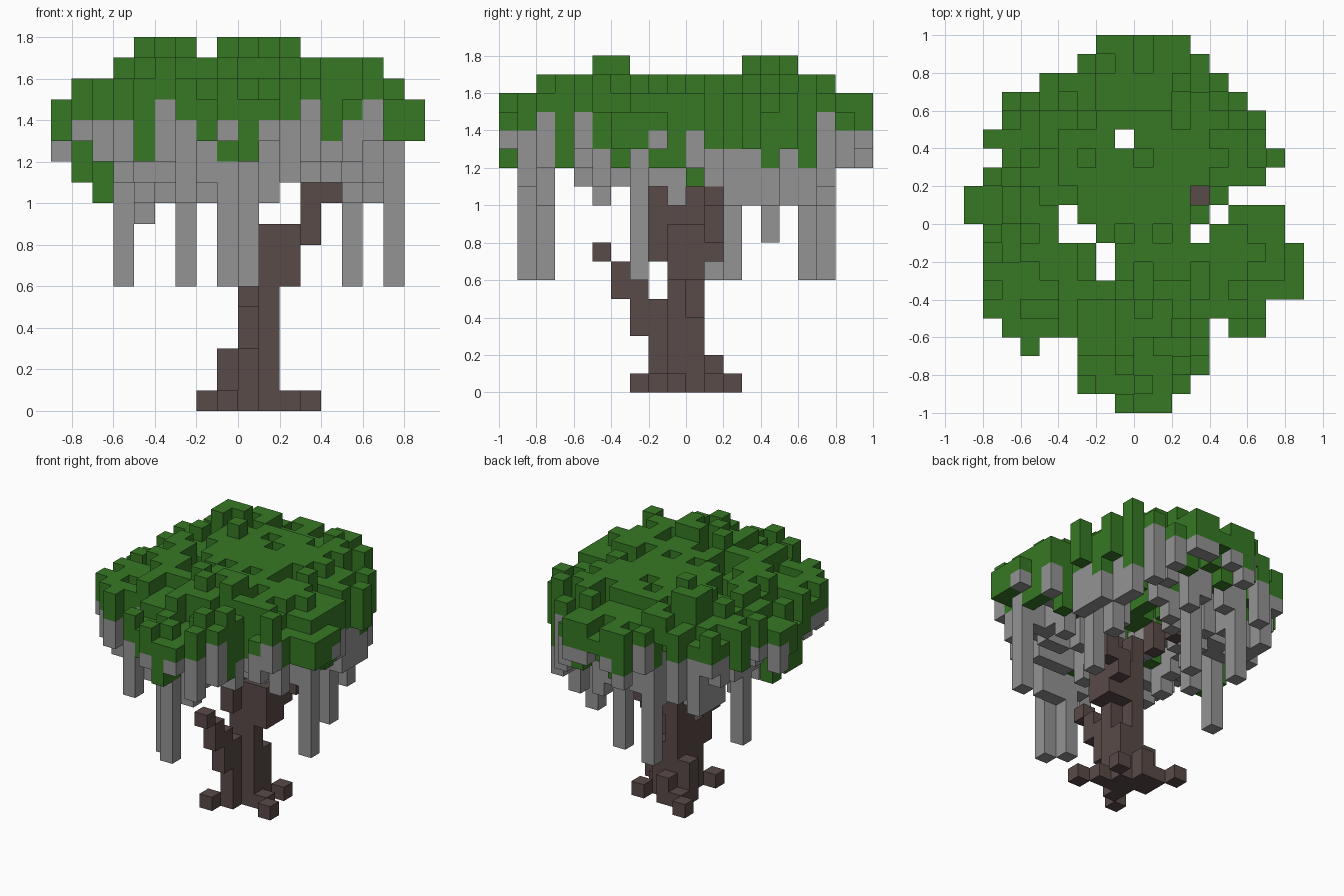
import bpy
import bmesh
import math
import random

random.seed(4)
UNIT = 0.1

default_cube = bpy.data.objects.get("Cube")
if default_cube:
    bpy.data.objects.remove(default_cube, do_unlink=True)


def make_material(name, red, green, blue):
    material = bpy.data.materials.new(name)
    material.use_nodes = True
    colour = (red, green, blue, 1)
    material.diffuse_color = colour
    material.node_tree.nodes["Principled BSDF"].inputs["Base Color"].default_value = colour
    return material


def fill_column(cells, x, y, bottom, top):
    for z in range(bottom, top):
        cells.add((x, y, z))


def build_blocks(name, cells, occupied, material):
    """Skin a set of grid cells, leaving out faces hidden by a neighbour."""
    mesh_builder = bmesh.new()
    corners = {}

    def corner(point):
        if point not in corners:
            corners[point] = mesh_builder.verts.new([value * UNIT for value in point])
        return corners[point]

    for cell in sorted(cells):
        for axis in range(3):
            for side in (0, 1):
                neighbour = list(cell)
                neighbour[axis] += 2 * side - 1
                if tuple(neighbour) in occupied:
                    continue
                loop = []
                for a, b in ((0, 0), (1, 0), (1, 1), (0, 1)):
                    point = list(cell)
                    point[axis] += side
                    point[(axis + 1) % 3] += a
                    point[(axis + 2) % 3] += b
                    loop.append(corner(tuple(point)))
                mesh_builder.faces.new(loop if side else loop[::-1])
    mesh = bpy.data.meshes.new(name)
    mesh_builder.to_mesh(mesh)
    mesh_builder.free()
    mesh.materials.append(material)
    part = bpy.data.objects.new(name, mesh)
    bpy.context.collection.objects.link(part)


trunk, leaves, vines = set(), set(), set()

# Trunk: ribbed stem with buttresses of different heights
for x, y, top in ((0, -1, 10), (1, -1, 9), (0, 0, 9), (1, 0, 4), (0, -2, 5), (-1, 0, 3), (0, 1, 2)):
    fill_column(trunk, x, y, 0, top)

# Crook above the stem
for x, y in ((1, 0), (2, 0), (2, -1)):
    fill_column(trunk, x, y, 6, 9)

# Roots, touching corner to corner
for x, y in ((2, -1), (3, -2), (2, 1), (-1, -3), (-1, 1), (-2, 2)):
    fill_column(trunk, x, y, 0, 1)

# Low stub branch at the front
for y, bottom, top in ((-3, 3, 6), (-4, 5, 7), (-5, 7, 8)):
    fill_column(trunk, 0, y, bottom, top)

# Main boughs reaching into the crown
for x, y, bottom, top in ((0, -2, 7, 12), (2, 1, 7, 9), (3, 1, 8, 13), (4, 1, 10, 11)):
    fill_column(trunk, x, y, bottom, top)
for step in range(4):
    fill_column(trunk, -step, step, 9 + step, 11 + step)

# Crown outline: first and last column of every row, front to back
rows = [(-1, 2), (-3, 3), (-3, 4), (-3, 4), (-7, 7), (-8, 7), (-8, 9), (-8, 9), (-7, 9), (-8, 8),
        (-9, 8), (-9, 5), (-8, 7), (-7, 8), (-8, 7), (-7, 7), (-7, 6), (-5, 5), (-3, 4), (-2, 3)]
gaps = {(4, -6), (-2, -3), (-2, -2), (-4, -1), (-3, -1), (3, -1), (-4, 0), (4, 0), (3, 1), (-1, 4)}
outline = {(x, row - 10) for row, (first, last) in enumerate(rows) for x in range(first, last)}
outline = (outline | {(-6, -7)}) - gaps

# Highest leaf and lowest vine allowed along each axis
top_by_x = [15, 16, 16] + [17] * 13 + [16, 15]
top_by_y = [16] * 2 + [17] * 17 + [16]
low_by_x = [12, 13, 12] + [10] * 8 + [11] * 3 + [10] * 3 + [12]
low_by_y = [13, 10, 10, 12, 11] + [10] * 3 + [11, 11] + [10] * 8 + [12, 12]

# Ragged lower edge of the leaves along the front and along the left side
front_edge = [13, 14, 14, 14, 12, 15, 14, 13, 14, 12, 14, 14, 15, 13, 14, 15, 13, 13]
side_edge = [14, 14, 15, 12, 15, 13, 13, 13, 14, 12, 14, 13, 13, 13, 12, 13, 12, 15, 14, 14]
edge = {}
for index, bottom in enumerate(front_edge):
    x = index - 9
    edge[x, min(cell[1] for cell in outline if cell[0] == x)] = bottom
for index, bottom in enumerate(side_edge):
    y = index - 10
    edge[max(cell[0] for cell in outline if cell[1] == y), y] = bottom

# Topmost tufts, one group at the back right and one at the front
tufts = {(-5, 5), (-5, 4), (-4, 5), (-3, 3), (-1, -4), (0, -5), (1, -4), (2, -5), (2, -4)}

# Leaf columns with shorter hanging vines underneath
for x, y in sorted(outline):
    radius = math.hypot(x + 0.5, y + 0.5) * UNIT
    top = round(17.1 - 1.7 * radius ** 2) + random.choice((-1, -1, 0, 0, 0, 1, 1))
    top = min(top, top_by_x[x + 9], top_by_y[y + 10])
    if (x, y) in tufts:
        top = 18
    on_rim = not {(x + 1, y), (x - 1, y), (x, y + 1), (x, y - 1)} <= outline
    bottom = random.choice((13, 14, 14, 15) if on_rim else (12, 13, 13, 14, 14))
    if (x, y) in edge:
        bottom = edge[x, y]
        top = max(top, min(bottom + 1, top_by_x[x + 9]))
    bottom = min(bottom, top - 1)
    fill_column(leaves, x, y, bottom, top)
    if bottom > 13 and (x, y) in edge or random.random() < (0.7 if on_rim else 0.5):
        lowest = max(low_by_x[x + 9], low_by_y[y + 10])
        fill_column(vines, x, y, min(lowest + random.choice((0, 0, 1, 1, 2)), 13), bottom)

# Drooping leaf clumps
for x, y, bottom in ((-7, -1, 10), (-8, -1, 11), (-8, -2, 11), (-5, -4, 12), (-6, -4, 12),
                     (2, -7, 12), (6, 0, 11), (7, -2, 12)):
    fill_column(leaves, x, y, bottom, 14)

# Long vines
for x, y in ((0, -9), (-1, -8), (7, -3), (5, 2), (-6, 1), (0, 6), (-3, 7)):
    fill_column(vines, x, y, 6, 14)
for x, y, bottom in ((5, 4, 8), (-5, 0, 9), (1, -8, 10), (5, -1, 10), (4, 1, 11)):
    fill_column(vines, x, y, bottom, 14)

leaves -= trunk
vines -= trunk | leaves
occupied = trunk | leaves | vines
build_blocks("trunk_and_branches", trunk, occupied, make_material("bark brown", 0.098, 0.069, 0.065))
build_blocks("leaf_crown", leaves, occupied, make_material("leaf green", 0.038, 0.19, 0.018))
build_blocks("hanging_vines", vines, occupied, make_material("vine grey", 0.295, 0.295, 0.295))
